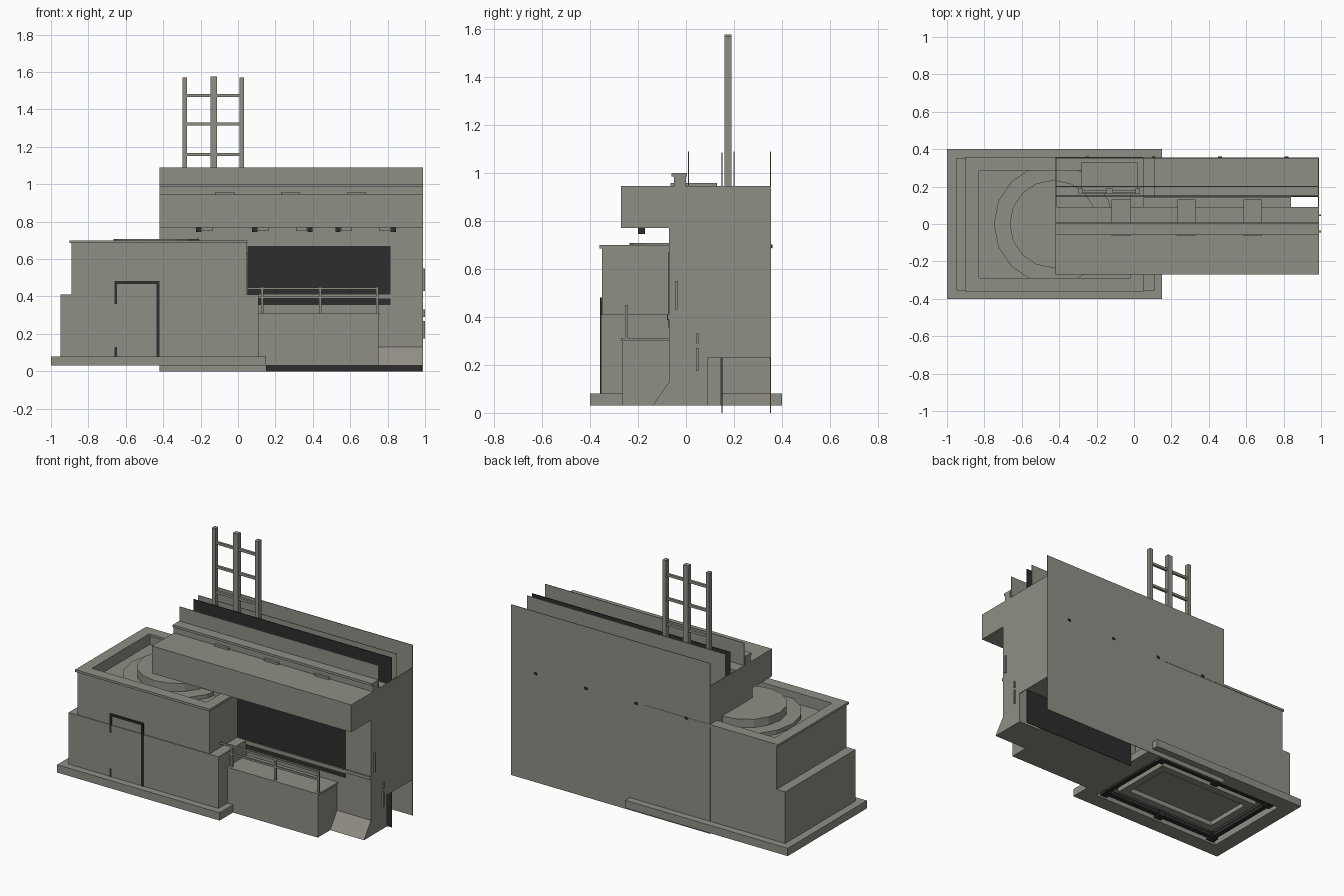
import bpy
import bmesh

old = bpy.data.objects.get("Cube")
if old:
    bpy.data.objects.remove(old, do_unlink=True)


def material(name, rgb):
    m = bpy.data.materials.new(name)
    m.use_nodes = True
    m.diffuse_color = (*rgb, 1)
    m.node_tree.nodes["Principled BSDF"].inputs["Base Color"].default_value = (*rgb, 1)
    return m


GRAY = material("warm_gray", (0.28, 0.272, 0.235))
DARK = material("charcoal", (0.026, 0.026, 0.026))


def finish(name, bm, mat):
    bmesh.ops.recalc_face_normals(bm, faces=bm.faces)
    me = bpy.data.meshes.new(name)
    bm.to_mesh(me)
    bm.free()
    me.materials.append(mat)
    ob = bpy.data.objects.new(name, me)
    bpy.context.collection.objects.link(ob)
    return ob


def box(name, x, y, z, mat=GRAY):
    """Box from (low, high) ranges."""
    bm = bmesh.new()
    bmesh.ops.create_cube(bm, size=1)
    for v in bm.verts:
        v.co = [r[0] if c < 0 else r[1] for c, r in zip(v.co, (x, y, z))]
    return finish(name, bm, mat)


def disc(name, x, radius, z):
    bm = bmesh.new()
    bmesh.ops.create_cone(bm, cap_ends=True, segments=16, radius1=radius,
                          radius2=radius, depth=z[1] - z[0])
    bmesh.ops.translate(bm, verts=bm.verts, vec=(x, 0, sum(z) / 2))
    return finish(name, bm, GRAY)


def frame(name, x, y, z, w, mat=GRAY):
    """Rectangular ring made of four bars of width w."""
    box(name + "_front", x, (y[0], y[0] + w), z, mat)
    box(name + "_back", x, (y[1] - w, y[1]), z, mat)
    inner = (y[0] + w, y[1] - w)
    box(name + "_right", (x[0], x[0] + w), inner, z, mat)
    box(name + "_left", (x[1] - w, x[1]), inner, z, mat)


def extrude_profile(name, points, x):
    """Extrude a (y, z) outline along x."""
    bm = bmesh.new()
    face = bm.faces.new([bm.verts.new((x[0], y, z)) for y, z in points])
    new = bmesh.ops.extrude_face_region(bm, geom=[face])["geom"]
    verts = [g for g in new if isinstance(g, bmesh.types.BMVert)]
    bmesh.ops.translate(bm, verts=verts, vec=(x[1] - x[0], 0, 0))
    return finish(name, bm, GRAY)


# Hollow plinth with dark pipework inside
frame("plinth", (-1, 0.15), (-0.4, 0.4), (0.03, 0.08), 0.1)
frame("under_pipe", (-0.87, 0.02), (-0.28, 0.28), (0.045, 0.07), 0.03, DARK)
frame("under_step", (-0.8, -0.05), (-0.21, 0.21), (0.05, 0.08), 0.05)
for i, px in enumerate((-0.85, -0.43, 0)):
    for j, py in enumerate((-0.265, 0.265)):
        box(f"pipe_joint_{i}_{j}", (px - 0.025, px + 0.025),
            (py - 0.025, py + 0.025), (0.035, 0.078), DARK)

# Stepped tower with a sunken roof
box("tower_lower", (-0.95, 0.11), (-0.355, 0.354), (0.08, 0.41))
box("tower_upper", (-0.89, 0.045), (-0.35, 0.354), (0.41, 0.63))
frame("tower_parapet", (-0.89, 0.045), (-0.35, 0.354), (0.63, 0.685), 0.06)
frame("tower_coping", (-0.9, 0.05), (-0.36, 0.357), (0.685, 0.7), 0.07)
disc("roof_disc_wide", -0.43, 0.32, (0.62, 0.655))
disc("roof_disc_small", -0.43, 0.235, (0.65, 0.708))

# Door outline on the tower front
door_y = (-0.358, -0.35)
box("door_top", (-0.66, -0.42), door_y, (0.468, 0.482), DARK)
box("door_side_left", (-0.435, -0.42), door_y, (0.08, 0.482), DARK)
box("door_side_upper", (-0.66, -0.646), door_y, (0.36, 0.482), DARK)
box("door_side_lower", (-0.66, -0.646), door_y, (0.08, 0.13), DARK)

# Main hall, canopy and flared foot
box("hall", (0.05, 0.99), (-0.07, 0.09), (0.03, 0.945))
box("hall_over_tower", (-0.42, 0.05), (-0.07, 0.09), (0.63, 0.945))
box("canopy", (-0.42, 0.99), (-0.27, 0.09), (0.77, 0.945))
box("hall_rear", (0.05, 0.84), (0.09, 0.145), (0.03, 0.9))
box("hall_sill", (0.81, 0.99), (-0.078, -0.07), (0.39, 0.41))
extrude_profile("flared_foot", [(-0.14, 0.03), (-0.06, 0.03), (-0.06, 0.13), (-0.07, 0.13)],
                (0.75, 0.99))

# Rear trough: end walls, floor and tall thin panels
box("end_wall_left", (0.985, 0.99), (0.09, 0.352), (0.23, 0.945))
box("end_wall_right", (-0.42, -0.415), (0.09, 0.352), (0.63, 0.945))
box("trough_floor", (0.11, 0.985), (0.145, 0.352), (0.23, 0.25))
box("back_panel", (-0.42, 0.99), (0.351, 0.355), (0, 1.09))
box("roof_panel", (-0.42, 0.99), (0.008, 0.012), (0.94, 1.09))
box("dark_panel_upper", (-0.42, 0.985), (0.148, 0.152), (0.66, 1.085), DARK)
box("dark_panel_lower", (0.15, 0.985), (0.148, 0.152), (0, 0.66), DARK)
box("inner_panel", (-0.42, 0.985), (0.198, 0.202), (0.71, 1.09))

# Roof ridge with cross plates
box("ridge", (-0.42, 0.99), (-0.05, 0.0), (0.94, 0.985))
box("ridge_cap", (-0.42, 0.99), (-0.06, 0.005), (0.985, 1.0))
for i, px in enumerate((-0.07, 0.28, 0.635)):
    box(f"roof_plate_{i}", (px - 0.05, px + 0.05), (-0.065, 0.13), (0.94, 0.958))

# Window opening and its crossbar
box("window", (0.05, 0.815), (-0.074, -0.068), (0.355, 0.67), DARK)
box("window_crossbar", (0.05, 0.815), (-0.08, -0.07), (0.388, 0.41))

# Lamps under the canopy
for i, (px, side) in enumerate(((-0.21, 1), (0.09, 1), (0.385, -1), (0.535, 1), (0.83, -1))):
    box(f"lamp_{i}", (px - 0.014, px + 0.014), (-0.2, -0.17), (0.745, 0.77), DARK)
    mid = px + 0.045 * side
    box(f"lamp_bracket_{i}", (mid - 0.03, mid + 0.03), (-0.2, -0.17), (0.75, 0.77))

# Balcony and railing
box("balcony", (0.11, 0.75), (-0.265, -0.07), (0.03, 0.3))
box("balcony_cap", (0.105, 0.757), (-0.27, -0.07), (0.3, 0.312))
for i, px in enumerate((0.13, 0.44, 0.745)):
    box(f"rail_post_{i}", (px - 0.007, px + 0.007), (-0.255, -0.243), (0.31, 0.45))
for i, pz in enumerate((0.395, 0.443)):
    box(f"rail_{i}", (0.05, 0.752), (-0.254, -0.244), (pz - 0.006, pz + 0.006))

# Small fittings on the left end and the back
for i, (py, z) in enumerate(((-0.04, (0.43, 0.55)), (0.047, (0.175, 0.27)), (0.047, (0.29, 0.33)))):
    box(f"end_strip_{i}", (0.988, 1.0), (py - 0.005, py + 0.005), z)
for i, px in enumerate((-0.25, 0.105, 0.46, 0.815)):
    box(f"back_stud_{i}", (px - 0.01, px + 0.01), (0.35, 0.36), (0.688, 0.702), DARK)

# Mast ladder on its mount
box("mast_mount", (-0.28, 0.02), (0.16, 0.33), (0.63, 0.8))
for i, (px, w, top) in enumerate(((-0.285, 0.012, 1.57), (-0.13, 0.017, 1.577), (0.02, 0.012, 1.57))):
    box(f"mast_post_{i}", (px - w, px + w), (0.16, 0.19), (0.7, top))
for i, pz in enumerate((1.16, 1.322, 1.475)):
    box(f"mast_rung_{i}", (-0.285, 0.02), (0.167, 0.183), (pz - 0.008, pz + 0.008))
